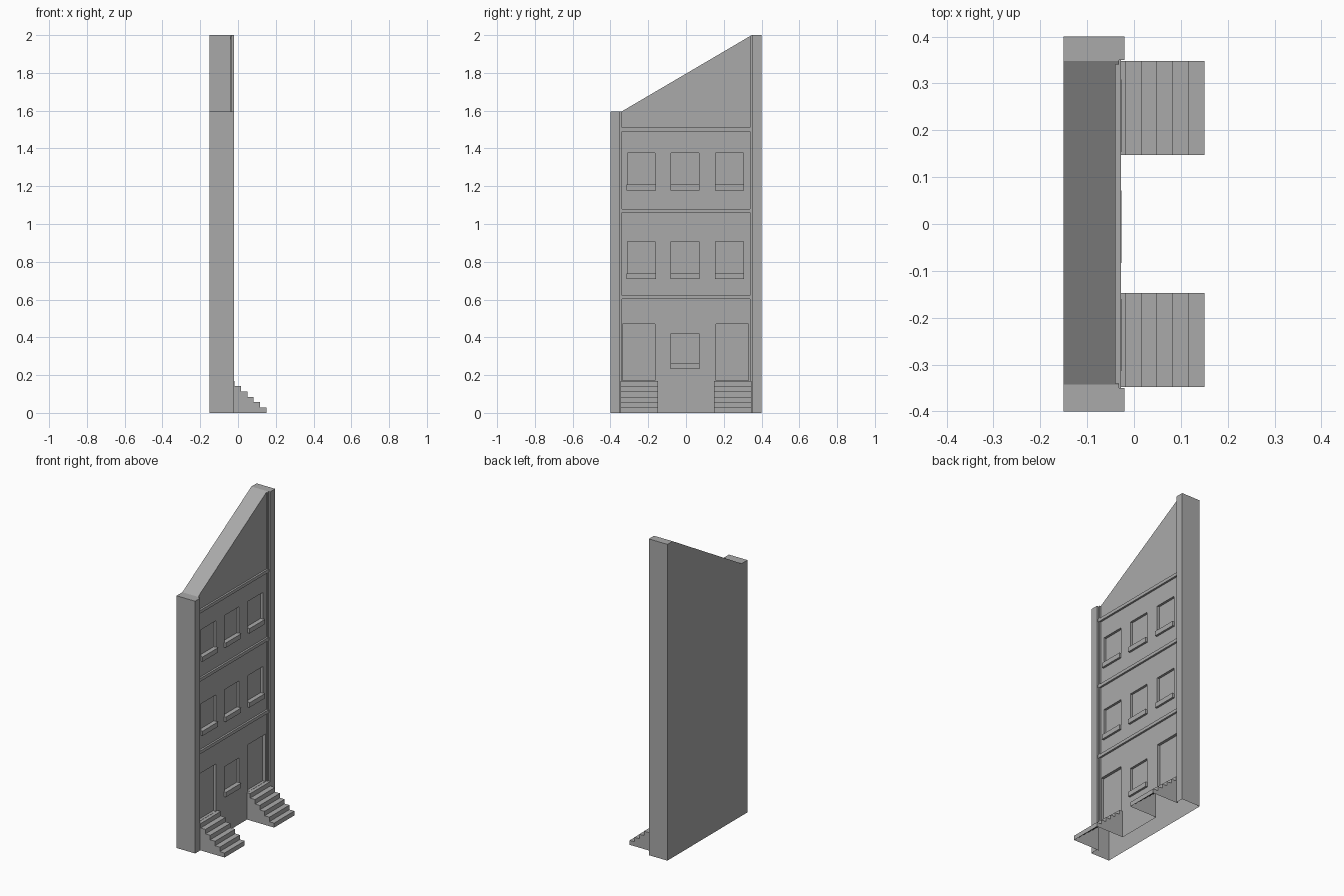
import bpy, bmesh
from mathutils import Vector

cube = bpy.data.objects.get("Cube")
if cube:
    bpy.data.objects.remove(cube, do_unlink=True)

stone = bpy.data.materials.new("grey_stone")
stone.use_nodes = True
GREY = (0.4, 0.4, 0.4, 1)
stone.diffuse_color = GREY
stone.node_tree.nodes["Principled BSDF"].inputs["Base Color"].default_value = GREY

AXES = {"x": ((0, 1, 0), (0, 0, 1), (1, 0, 0)),
        "y": ((1, 0, 0), (0, 0, 1), (0, 1, 0)),
        "z": ((1, 0, 0), (0, 1, 0), (0, 0, 1))}


def add_prism(bm, outline, axis, lo, hi):
    """Extrude a flat outline along an axis from lo to hi."""
    u, v, w = (Vector(a) for a in AXES[axis])
    base = bm.faces.new([bm.verts.new(u * a + v * b + w * lo) for a, b in outline])
    grown = bmesh.ops.extrude_face_region(bm, geom=[base])["geom"]
    verts = [g for g in grown if isinstance(g, bmesh.types.BMVert)]
    bmesh.ops.translate(bm, verts=verts, vec=w * (hi - lo))


def rect(a0, b0, a1, b1):
    return [(a0, b0), (a1, b0), (a1, b1), (a0, b1)]


def make(name, prisms):
    bm = bmesh.new()
    for p in prisms:
        add_prism(bm, *p)
    bmesh.ops.recalc_face_normals(bm, faces=bm.faces)
    mesh = bpy.data.meshes.new(name)
    bm.to_mesh(mesh)
    bm.free()
    mesh.materials.append(stone)
    obj = bpy.data.objects.new(name, mesh)
    bpy.context.scene.collection.objects.link(obj)
    return obj


def combine(target, tool, operation):
    """Apply a boolean and remove its helper."""
    tool.hide_render = True
    mod = target.modifiers.new("shape", "BOOLEAN")
    mod.operation, mod.solver, mod.object = operation, "EXACT", tool
    bpy.context.view_layer.update()
    graph = bpy.context.evaluated_depsgraph_get()
    mesh = bpy.data.meshes.new_from_object(target.evaluated_get(graph))
    target.modifiers.clear()
    target.data = mesh
    bpy.data.objects.remove(tool, do_unlink=True)


BACK, WALL, MOULD, PIER, SILL = -0.15, -0.04, -0.032, -0.02, -0.027

# Wall with stepped piers at both ends
half = [(WALL, 0.34), (MOULD, 0.34), (MOULD, 0.35), (PIER, 0.35), (PIER, 0.4), (BACK, 0.4)]
plan = half + [(x, -y) for x, y in reversed(half)]
house = make("house_wall", [(plan, "z", 0, 2)])

# Sloping roof line
roof = [(-0.5, 1.595), (-0.342, 1.595), (0.348, 2.0), (0.348, 2.2), (-0.5, 2.2)]
combine(house, make("roof_cutter", [(roof, "x", -0.3, 0.3)]), "DIFFERENCE")

# Two flights of steps
STEPS, TOP = 6, 0.17
flight = [(-0.06, 0), (0.15, 0)]
for i in range(STEPS):
    x, z = 0.15 - i * 0.0335, (i + 1) * TOP / STEPS
    flight += [(x, z), (x - 0.0335, z)]
flight[-1] = (-0.06, TOP)
combine(house, make("steps", [(flight, "y", y, y + 0.201) for y in (-0.348, 0.147)]), "UNION")

# Recessed doors and windows
columns = (-0.237, -0.006, 0.231)
windows = [(y, z, z + h) for z, h in ((0.709, 0.198), (1.178, 0.198)) for y in columns]
windows.append((columns[1], 0.233, 0.187))
windows[-1] = (columns[1], 0.233, 0.42)
W = 0.074
holes = [(rect(y - W, lo + 0.01, y + W, hi), "x", WALL - 0.015, 0) for y, lo, hi in windows]
holes += [(rect(y - 0.086, TOP + 0.001, y + 0.086, 0.47), "x", WALL - 0.018, 0)
          for y in (-0.25, 0.244)]
combine(house, make("opening_cutter", holes), "DIFFERENCE")

# Open underside
bm = bmesh.new()
bm.from_mesh(house.data)
under = [f for f in bm.faces if f.normal.z < -0.9 and f.calc_center_median().z < 0.001]
bmesh.ops.delete(bm, geom=under, context="FACES")
bm.to_mesh(house.data)
bm.free()

# Window sills
make("window_sills", [(rect(y - W - 0.003, lo, y + W + 0.003, lo + 0.03), "x", -0.06, SILL)
                      for y, lo, hi in windows])

# Bands between the storeys
for name, z in (("lower_band", 0.612), ("middle_band", 1.07), ("upper_band", 1.501)):
    make(name, [(rect(-0.352, z - 0.01, 0.352, z + 0.01), "x", -0.06, SILL - 0.001)])
